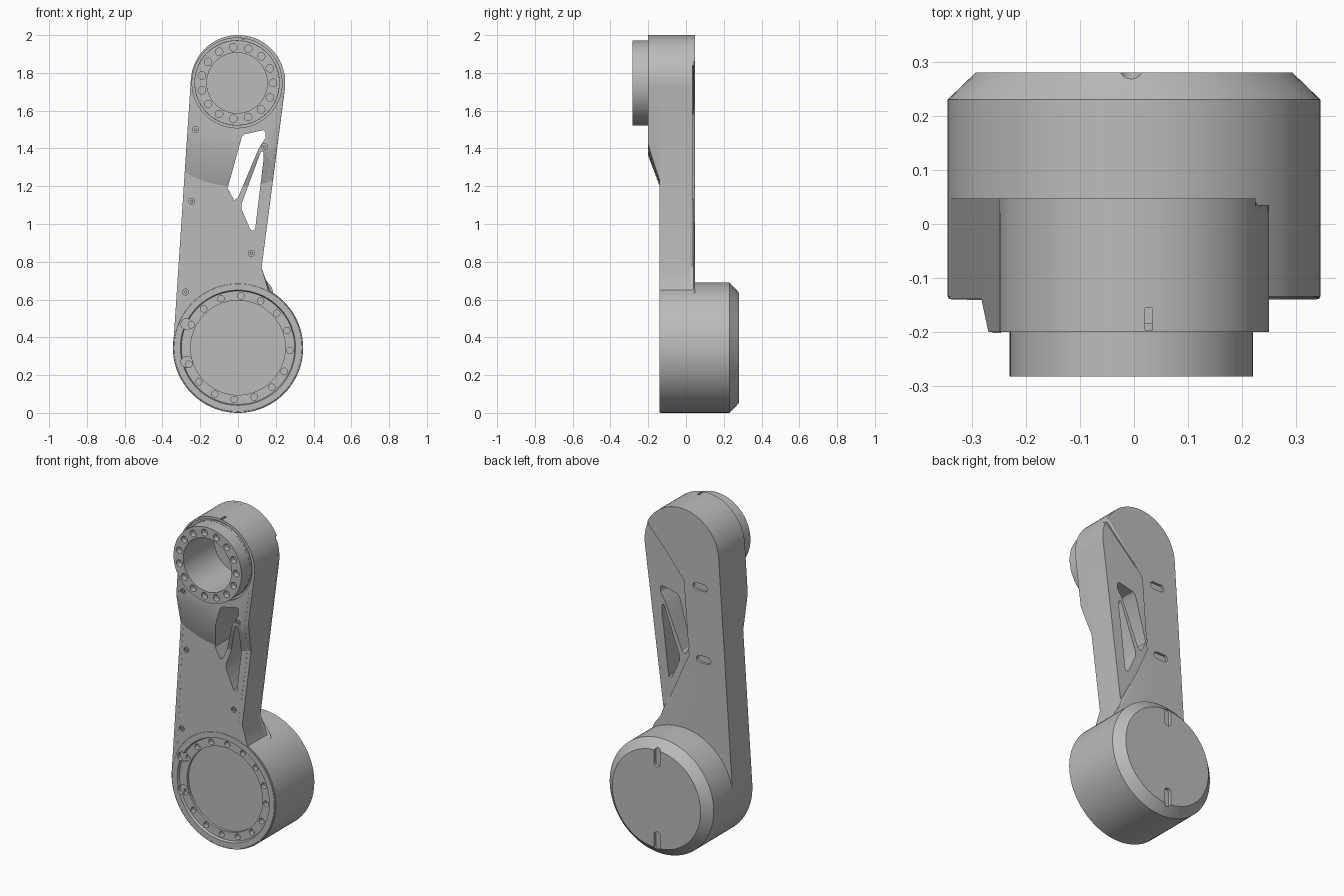
import bpy, bmesh
from math import sin, cos, radians, pi, hypot

cube = bpy.data.objects.get("Cube")
if cube:
    bpy.data.objects.remove(cube, do_unlink=True)

grey = bpy.data.materials.new("machined grey")
grey.use_nodes = True
COLOR = (0.5, 0.5, 0.5, 1)
grey.diffuse_color = COLOR
grey.node_tree.nodes["Principled BSDF"].inputs["Base Color"].default_value = COLOR

HUB_Z, TOP_Z, HUB_R, TOP_R = 0.345, 1.75, 0.345, 0.25
FRONT, RAISED, BACK = -0.139, -0.2, 0.047
CONE_R, CONE_SLOPE = 0.39, 2.667
RING_X, RING_Z = -0.005, 1.747


def arc(x, z, r, start, end, n=32):
    angles = [radians(start + (end - start) * i / n) for i in range(n + 1)]
    return [(x + r * cos(a), z + r * sin(a)) for a in angles]


def prism(bm, pts, y0, y1):
    """Extrude an x-z outline along y."""
    a, b = [[bm.verts.new((x, y, z)) for x, z in pts] for y in (y0, y1)]
    bm.faces.new(a)
    bm.faces.new(b[::-1])
    for i in range(len(a)):
        j = (i + 1) % len(a)
        bm.faces.new((a[i], b[i], b[j], a[j]))


def lathe(bm, x, z, profile, n=72, closed=False):
    """Revolve (radius, y) points about a y axis through x, z."""
    rings = [[bm.verts.new((x + r * cos(2 * pi * i / n), y, z + r * sin(2 * pi * i / n)))
              for i in range(n)] for r, y in profile]
    pairs = list(zip(rings, rings[1:]))
    if closed:
        pairs.append((rings[-1], rings[0]))
    else:
        bm.faces.new(rings[0])
        bm.faces.new(rings[-1][::-1])
    for a, b in pairs:
        for i in range(n):
            j = (i + 1) % n
            bm.faces.new((a[i], b[i], b[j], a[j]))


def rod(bm, x, z, r, y0, y1, n=20):
    lathe(bm, x, z, [(r, y0), (r, y1)], n)


def tube(bm, x, z, inner, outer, y0, y1, n=72):
    lathe(bm, x, z, [(inner, y0), (outer, y0), (outer, y1), (inner, y1)], n, True)


def slot(bm, x, z, length, width, y0, y1, upright=False):
    r, h = width / 2, (length - width) / 2
    if upright:
        pts = arc(x, z + h, r, 0, 180, 8) + arc(x, z - h, r, 180, 360, 8)
    else:
        pts = arc(x + h, z, r, -90, 90, 8) + arc(x - h, z, r, 90, 270, 8)
    prism(bm, pts, y0, y1)


def finish(name, bm):
    bmesh.ops.recalc_face_normals(bm, faces=bm.faces[:])
    mesh = bpy.data.meshes.new(name)
    bm.to_mesh(mesh)
    bm.free()
    obj = bpy.data.objects.new(name, mesh)
    bpy.context.collection.objects.link(obj)
    return obj


cutters, parts = [], []


def cutter(name, bm):
    obj = finish(name, bm)
    obj.hide_render = True
    cutters.append(obj)
    return obj


def part(name, bm, cuts=(), keep=None):
    """Make a part, trim it with its cutters and shade it."""
    obj = finish(name, bm)
    for tool in ([keep] if keep else []) + list(cuts):
        mod = obj.modifiers.new("cut", 'BOOLEAN')
        mod.operation = 'INTERSECT' if tool == keep else 'DIFFERENCE'
        mod.solver = 'EXACT'
        mod.object = tool
    if obj.modifiers:
        dg = bpy.context.evaluated_depsgraph_get()
        mesh = bpy.data.meshes.new_from_object(obj.evaluated_get(dg))
        obj.modifiers.clear()
        obj.data = mesh
    obj.data.materials.clear()
    obj.data.materials.append(grey)
    parts.append(obj)
    return obj


def front_y(x, z):
    """Depth of the front surface, with its conical ramp."""
    y = RAISED + (hypot(x, z - TOP_Z) - CONE_R) / CONE_SLOPE
    return min(max(y, RAISED), FRONT)


# Outlines
hub_arc = arc(0, HUB_Z, HUB_R - 0.002, 176.2, 422, 48)
outline = arc(0, TOP_Z, TOP_R, -7, 176.2) + hub_arc + [(0.125, 0.77)]
seam = [(-0.075, 1.13), (-0.04, 1.585)]
panel = arc(0, TOP_Z, TOP_R, 21, 176.2) + hub_arc + [(0.125, 0.77)] + seam
lowered = [(0.125, 0.77), (0.249, 1.72)] + arc(0, TOP_Z, TOP_R, -5, 21, 6) + \
          [(x - 0.03, z) for x, z in seam[::-1]]

# Cutters shared by the arm parts
bm = bmesh.new()
prism(bm, [(0.02, 1.46), (0.035, 1.475), (0.135, 1.497), (0.145, 1.485), (0.145, 1.455),
           (0.11, 1.40), (0.0, 1.14), (-0.02, 1.125), (-0.055, 1.19)], -0.4, 0.2)
prism(bm, [(0.122, 1.385), (0.135, 1.38), (0.135, 1.34), (0.09, 0.965), (0.068, 0.965),
           (0.018, 1.08), (0.02, 1.11)], -0.4, 0.2)
windows = cutter("window_cutter", bm)

bm = bmesh.new()
rod(bm, RING_X, RING_Z, 0.162, -0.4, 0.01, 72)
bore = cutter("bore_cutter", bm)

bm = bmesh.new()
rod(bm, 0, HUB_Z, 0.33, -0.4, 0.2, 72)
hub_space = cutter("hub_space_cutter", bm)

bm = bmesh.new()
for x, z in [(-0.225, 1.5), (-0.245, 1.12), (-0.277, 0.64), (0.07, 0.845), (0.14, 1.41)]:
    tube(bm, x, z, 0.008, 0.016, front_y(x, z) - 0.03, front_y(x, z) + 0.01, 16)
screws = cutter("screw_cutter", bm)

# Main arm
bm = bmesh.new()
prism(bm, outline, FRONT, 0.02)
part("arm", bm, [hub_space, bore, windows, screws])

# Raised front around the upper joint, trimmed by a cone
bm = bmesh.new()
lathe(bm, 0, TOP_Z, [(CONE_R + CONE_SLOPE * (y - RAISED), y) for y in (-0.25, -0.12)], 96)
cone = cutter("ramp_cone", bm)
bm = bmesh.new()
tube(bm, RING_X, RING_Z, 0.226, 0.238, -0.25, -0.185)
groove = cutter("groove_cutter", bm)
bm = bmesh.new()
prism(bm, [(0.02, 1.98), (0.034, 1.98), (0.034, 2.1), (0.02, 2.1)], -0.196, -0.155)
notch = cutter("notch_cutter", bm)
bm = bmesh.new()
prism(bm, outline, RAISED, FRONT)
part("upper_front", bm, [bore, groove, windows, screws, notch], keep=cone)

# Back panel with rounded rim, and the lower panel beside it
bm = bmesh.new()
slot(bm, -0.125, 1.56, 0.095, 0.042, BACK - 0.015, 0.1)
slot(bm, -0.15, 1.13, 0.095, 0.042, BACK - 0.015, 0.1)
back_slots = cutter("back_slot_cutter", bm)
bm = bmesh.new()
prism(bm, panel, 0.02, BACK)
rim = [e for e in bm.edges if all(v.co.y > BACK - 0.001 for v in e.verts)]
bmesh.ops.bevel(bm, geom=rim, offset=0.022, segments=4, profile=0.5, affect='EDGES')
part("back_panel", bm, [windows, back_slots])
bm = bmesh.new()
prism(bm, lowered, 0.02, 0.035)
part("side_panel", bm, [windows])

# Lower hub with stepped front face and chamfered back
bm = bmesh.new()
for i in range(16):
    if i != 8:
        a = radians(-3 + 22.4 * i)
        rod(bm, 0.275 * cos(a), HUB_Z + 0.275 * sin(a), 0.017, -0.2, -0.1)
hub_bolts = cutter("hub_bolt_cutter", bm)
bm = bmesh.new()
for z in (0.47, 0.27):
    rod(bm, -0.272, z, 0.03, -0.2, -0.117)
for side in (-1, 1):
    slot(bm, -0.005, HUB_Z + side * 0.25, 0.11, 0.042, 0.262, 0.35, True)
hub_slots = cutter("hub_slot_cutter", bm)
bm = bmesh.new()
lathe(bm, 0, HUB_Z, [(0.25, -0.11), (0.25, -0.125), (0.3, -0.125), (0.305, -0.14),
                     (0.338, -0.14), (HUB_R, -0.134), (HUB_R, 0.23), (0.293, 0.28)], 96)
part("lower_hub", bm, [hub_bolts, hub_slots])

# Upper flange ring with bolt holes
bm = bmesh.new()
for i in range(15):
    a = 2 * pi * i / 15
    rod(bm, RING_X + 0.19 * cos(a), RING_Z + 0.19 * sin(a), 0.02, -0.32, -0.25)
ring_bolts = cutter("ring_bolt_cutter", bm)
bm = bmesh.new()
tube(bm, RING_X, RING_Z, 0.16, 0.225, -0.282, -0.18, 96)
part("upper_flange", bm, [ring_bolts])

# Rows of tiny rivets along both front edges
bm = bmesh.new()
for x0, z0, x1, z1 in [(-0.305, 0.55, -0.25, 1.6), (0.1, 0.78, 0.21, 1.6)]:
    for i in range(30):
        t = i / 29
        x, z = x0 + (x1 - x0) * t, z0 + (z1 - z0) * t
        rod(bm, x, z, 0.004, front_y(x, z) - 0.002, front_y(x, z) + 0.004, 6)
part("rivets", bm)

for obj in cutters:
    bpy.data.objects.remove(obj, do_unlink=True)

for obj in parts:
    bpy.ops.object.select_all(action='DESELECT')
    obj.select_set(True)
    bpy.context.view_layer.objects.active = obj
    bpy.ops.object.shade_smooth_by_angle(angle=radians(30))
